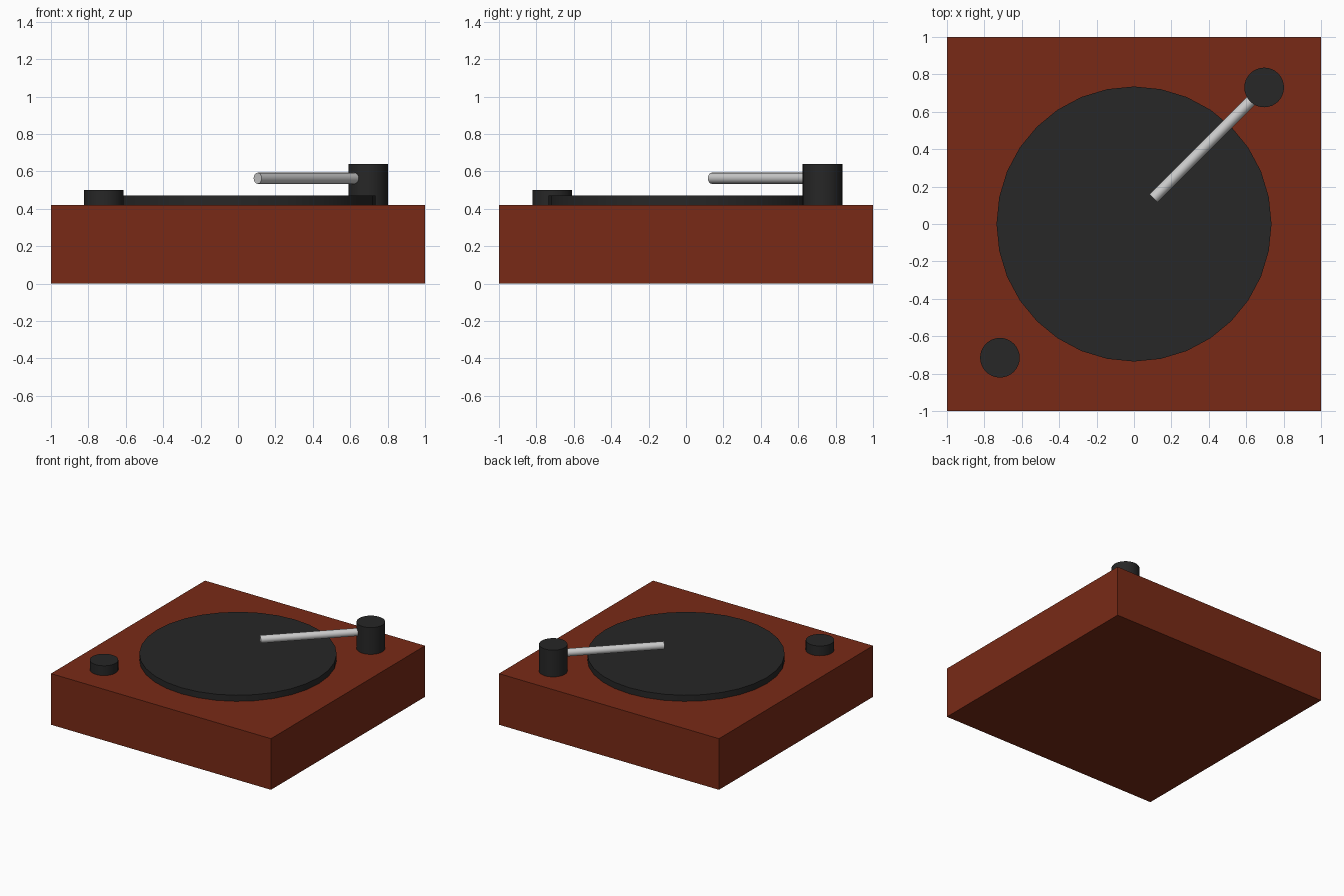
import bpy
from mathutils import Vector

if "Cube" in bpy.data.objects:
    bpy.data.objects.remove(bpy.data.objects["Cube"])


def material(name, color):
    m = bpy.data.materials.new(name)
    m.diffuse_color = (*color, 1)
    m.use_nodes = True
    m.node_tree.nodes["Principled BSDF"].inputs["Base Color"].default_value = m.diffuse_color
    return m


wood = material("red_wood", (0.19, 0.023, 0.008))
black = material("black", (0.02, 0.02, 0.02))
metal = material("metal", (0.6, 0.6, 0.6))


def rod(name, start, end, radius, sides, mat):
    """Flat-capped cylinder between two points."""
    a, b = Vector(start), Vector(end)
    bpy.ops.mesh.primitive_cylinder_add(
        vertices=sides, radius=radius, depth=(b - a).length, location=(a + b) / 2,
        rotation=(b - a).to_track_quat('Z', 'Y').to_euler())
    ob = bpy.context.object
    ob.name = name
    ob.data.materials.append(mat)
    return ob


TOP = 0.42

# Plinth
bpy.ops.mesh.primitive_cube_add(size=1, location=(0, 0, TOP / 2))
plinth = bpy.context.object
plinth.name = "plinth"
plinth.scale = (2, 2, TOP)
plinth.data.materials.append(wood)

# Platter, control knob and arm pivot standing on the plinth
for name, x, y, height, radius in (
        ("platter", 0, 0, 0.05, 0.735),
        ("control_knob", -0.717, -0.715, 0.08, 0.106),
        ("arm_pivot", 0.696, 0.73, 0.22, 0.106)):
    rod(name, (x, y, TOP), (x, y, TOP + height), radius, 32, black)
    bpy.ops.object.shade_smooth_by_angle()

# Tone arm
rod("tone_arm", (0.105, 0.138, 0.563), (0.624, 0.657, 0.563), 0.03, 16, metal)
bpy.ops.object.shade_smooth_by_angle()
